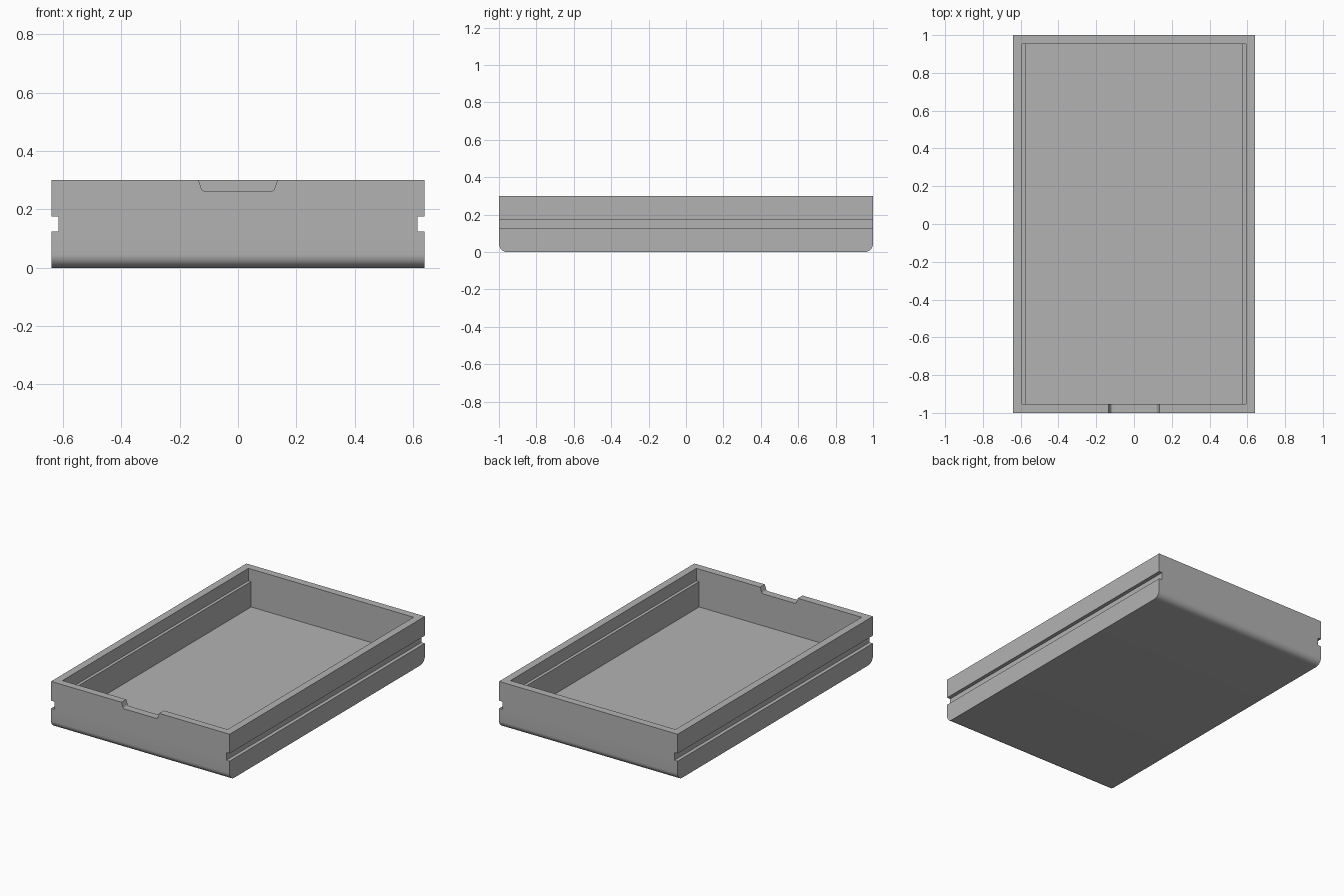
import bpy
import bmesh

cube = bpy.data.objects.get("Cube")
if cube:
    bpy.data.objects.remove(cube, do_unlink=True)

W, L, H = 0.64, 1.0, 0.30        # half width, half length, height
WALL, FLOOR = 0.048, 0.055
LEDGE_Z, LEDGE_X = 0.22, 0.572   # step inside the side walls
GROOVE = (0.125, 0.175, 0.024)   # bottom, top, depth

grey = bpy.data.materials.new("plain grey")
grey.use_nodes = True
colour = (0.45, 0.45, 0.45, 1)
grey.diffuse_color = colour
grey.node_tree.nodes["Principled BSDF"].inputs["Base Color"].default_value = colour


def prism(name, right_half, y0, y1, radius, rounded):
    """Mirror a right-hand x/z outline, extrude it along y, round chosen edges."""
    outline = right_half + [(-x, z) for x, z in reversed(right_half)]
    bm = bmesh.new()
    face = bm.faces.new([bm.verts.new((x, y0, z)) for x, z in outline])
    new = bmesh.ops.extrude_face_region(bm, geom=[face])["geom"]
    bmesh.ops.translate(bm, vec=(0, y1 - y0, 0),
                        verts=[v for v in new if isinstance(v, bmesh.types.BMVert)])
    bmesh.ops.recalc_face_normals(bm, faces=bm.faces)
    edges = [e for e in bm.edges if rounded(e)]
    if edges:
        bmesh.ops.bevel(bm, geom=edges, offset=radius, segments=10,
                        profile=0.5, affect='EDGES')
    mesh = bpy.data.meshes.new(name)
    bm.to_mesh(mesh)
    bm.free()
    mesh.materials.append(grey)
    obj = bpy.data.objects.new(name, mesh)
    bpy.context.collection.objects.link(obj)
    return obj


def is_low(edge, z):
    return all(abs(v.co.z - z) < 1e-4 for v in edge.verts)


def runs_along_y(edge):
    return abs(edge.verts[0].co.y - edge.verts[1].co.y) > 1e-4


# Tray block with a runner groove down each side, rounded under front and back
g0, g1, depth = GROOVE
tray = prism("drawer_tray",
             [(W, 0), (W, g0), (W - depth, g0), (W - depth, g1), (W, g1), (W, H)],
             -L, L, 0.045, lambda e: is_low(e, 0) and not runs_along_y(e))

# Hollow, narrower below the ledge that backs each groove
hollow = prism("hollow_cutter",
               [(LEDGE_X, FLOOR), (LEDGE_X, LEDGE_Z), (W - WALL, LEDGE_Z), (W - WALL, H + 0.1)],
               -L + WALL, L - WALL, 0, lambda e: False)

# Finger notch in the top of the front wall
notch = prism("notch_cutter", [(0.122, 0.262), (0.135, H), (0.135, H + 0.1)],
              -L - 0.1, -L + WALL + 0.05, 0.01,
              lambda e: is_low(e, 0.262) and runs_along_y(e))

bpy.context.view_layer.objects.active = tray
for cutter in (hollow, notch):
    cutter.hide_render = True
    cut = tray.modifiers.new(cutter.name, 'BOOLEAN')
    cut.operation = 'DIFFERENCE'
    cut.solver = 'EXACT'
    cut.object = cutter
    bpy.ops.object.modifier_apply(modifier=cut.name)
    bpy.data.objects.remove(cutter, do_unlink=True)

# Smooth rounded edges, crisp corners
bpy.ops.object.select_all(action='DESELECT')
tray.select_set(True)
bpy.ops.object.shade_smooth_by_angle(angle=0.52)
